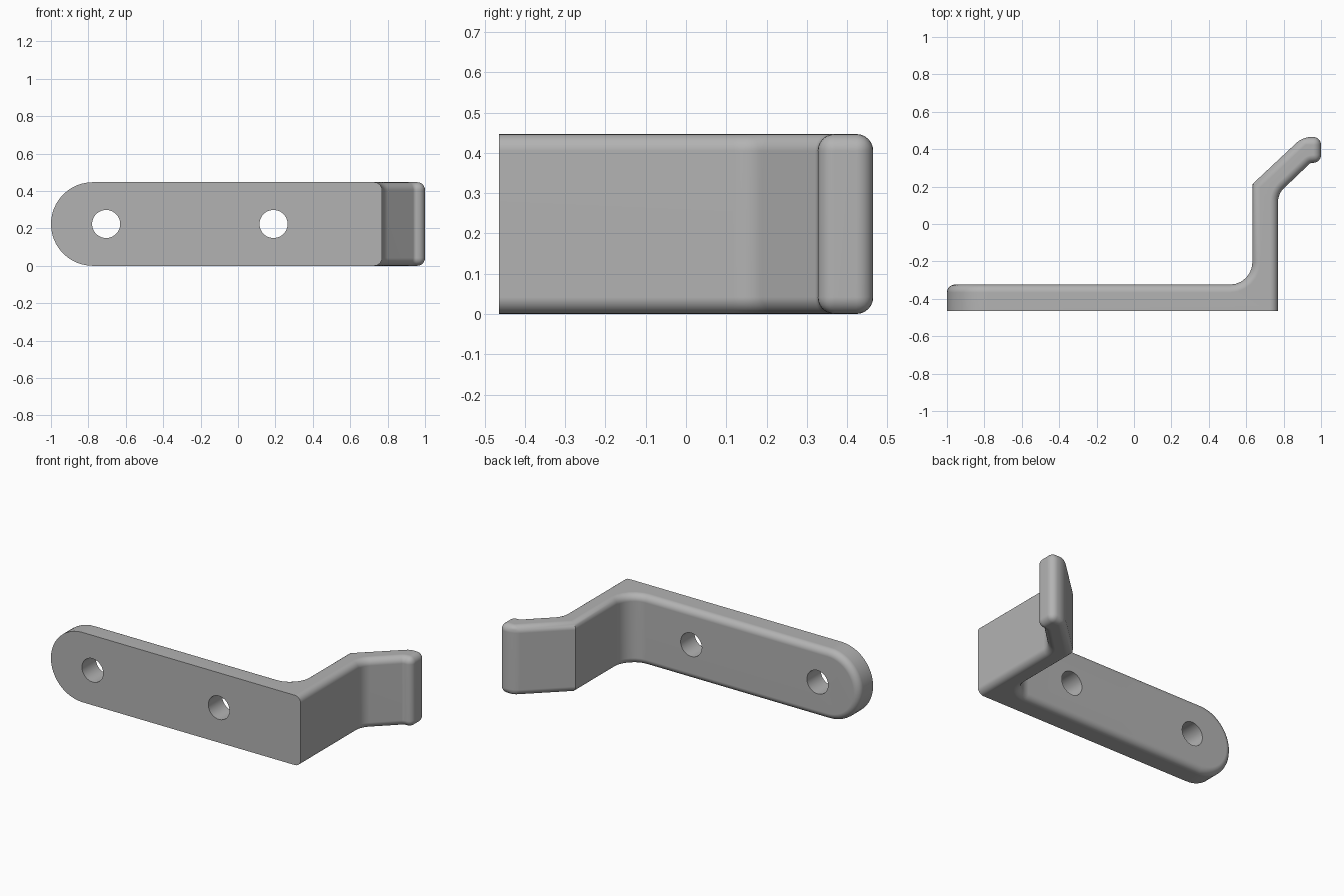
import bpy, bmesh, math
from mathutils import Vector

if "Cube" in bpy.data.objects:
    bpy.data.objects.remove(bpy.data.objects["Cube"], do_unlink=True)

HEIGHT = 0.447
R = HEIGHT / 2
FRONT, BACK = -0.465, -0.324
CAP_X = -1 + R
ROUND = 0.042

grey = bpy.data.materials.new("plain grey")
grey.use_nodes = True
grey.diffuse_color = (0.45, 0.45, 0.45, 1)
grey.node_tree.nodes["Principled BSDF"].inputs["Base Color"].default_value = grey.diffuse_color


def fillet(a, b, c, radius, steps=6):
    """Arc points that replace corner b between a and c."""
    a, b, c = Vector(a), Vector(b), Vector(c)
    u, v = (a - b).normalized(), (c - b).normalized()
    half = u.angle(v) / 2
    centre = b + (u + v).normalized() * radius / math.sin(half)
    start = b + u * radius / math.tan(half) - centre
    end = b + v * radius / math.tan(half) - centre
    sweep = start.angle(end)
    arc = []
    for i in range(steps + 1):
        t = sweep * i / steps
        arc.append(centre + (start * math.sin(sweep - t) + end * math.sin(t)) / math.sin(sweep))
    return arc


# Bent strip outline seen from above: x, y, corner radius
corners = [(CAP_X, FRONT, 0), (0.77, FRONT, 0), (0.77, 0.161, 0.1), (0.944, 0.327, 0.025),
           (1, 0.327, 0), (1, 0.465, 0), (0.902, 0.465, 0), (0.633, 0.213, 0),
           (0.633, BACK, 0.12), (CAP_X, BACK, 0)]
outline = []
for i, (x, y, r) in enumerate(corners):
    if r:
        outline += fillet(corners[i - 1][:2], (x, y), corners[i + 1][:2], r)
    else:
        outline.append(Vector((x, y)))

bm = bmesh.new()
low = [bm.verts.new((p.x, p.y, 0)) for p in outline]
high = [bm.verts.new((p.x, p.y, HEIGHT)) for p in outline]
top_face = bm.faces.new(high)
bottom_face = bm.faces.new(low[::-1])
for i in range(1, len(outline) - 2):
    bm.faces.new((low[i], low[i + 1], high[i + 1], high[i]))


# Half-round end of the plate
def cap_arc(y, first, last, steps=24):
    mid = []
    for i in range(1, steps):
        t = math.pi * (0.5 + i / steps)
        mid.append(bm.verts.new((CAP_X + R * math.cos(t), y, R + R * math.sin(t))))
    return [first] + mid + [last]


front_arc = cap_arc(FRONT, high[0], low[0])
back_arc = cap_arc(BACK, high[-1], low[-1])
for i in range(len(front_arc) - 1):
    bm.faces.new((front_arc[i], back_arc[i], back_arc[i + 1], front_arc[i + 1]))
bm.faces.new(front_arc + [low[1], high[1]])
bm.faces.new([high[-2], low[-2]] + back_arc[::-1])
bm.normal_update()

# Round every rim except the flat mounting face, plus the tip corners
rim = {e for f in (top_face, bottom_face) for e in f.edges}
rim -= {bm.edges.get((side[0], side[k])) for side in (low, high) for k in (1, -1)}
rim |= {bm.edges.get(pair) for pair in zip(back_arc, back_arc[1:])}
for i, p in enumerate(outline):
    if p.x > 0.999 or p.y > 0.464:
        rim.add(bm.edges.get((low[i], high[i])))
bmesh.ops.bevel(bm, geom=list(rim), offset=ROUND, offset_type='OFFSET', segments=6,
                profile=0.5, affect='EDGES', clamp_overlap=False)

mesh = bpy.data.meshes.new("bent_bracket")
bm.normal_update()
bm.to_mesh(mesh)
bm.free()
mesh.materials.append(grey)
bracket = bpy.data.objects.new("bent_bracket", mesh)
bpy.context.collection.objects.link(bracket)

# Two screw holes through the plate
for x in (-0.705, 0.19):
    bpy.ops.mesh.primitive_cylinder_add(vertices=48, radius=0.075, depth=0.4,
                                        location=(x, (FRONT + BACK) / 2, R),
                                        rotation=(math.pi / 2, 0, 0))
    cutter = bpy.context.object
    cutter.name = "hole_cutter"
    cutter.hide_render = True
    cutter.data.materials.append(grey)
    bpy.ops.object.select_all(action='DESELECT')
    bracket.select_set(True)
    bpy.context.view_layer.objects.active = bracket
    cut = bracket.modifiers.new("screw_hole", 'BOOLEAN')
    cut.operation = 'DIFFERENCE'
    cut.object = cutter
    cut.solver = 'EXACT'
    bpy.ops.object.modifier_apply(modifier=cut.name)
    bpy.data.objects.remove(cutter, do_unlink=True)

bpy.ops.object.shade_smooth_by_angle(angle=math.radians(30))
weighted = bracket.modifiers.new("flat_face_normals", 'WEIGHTED_NORMAL')
weighted.keep_sharp = True
